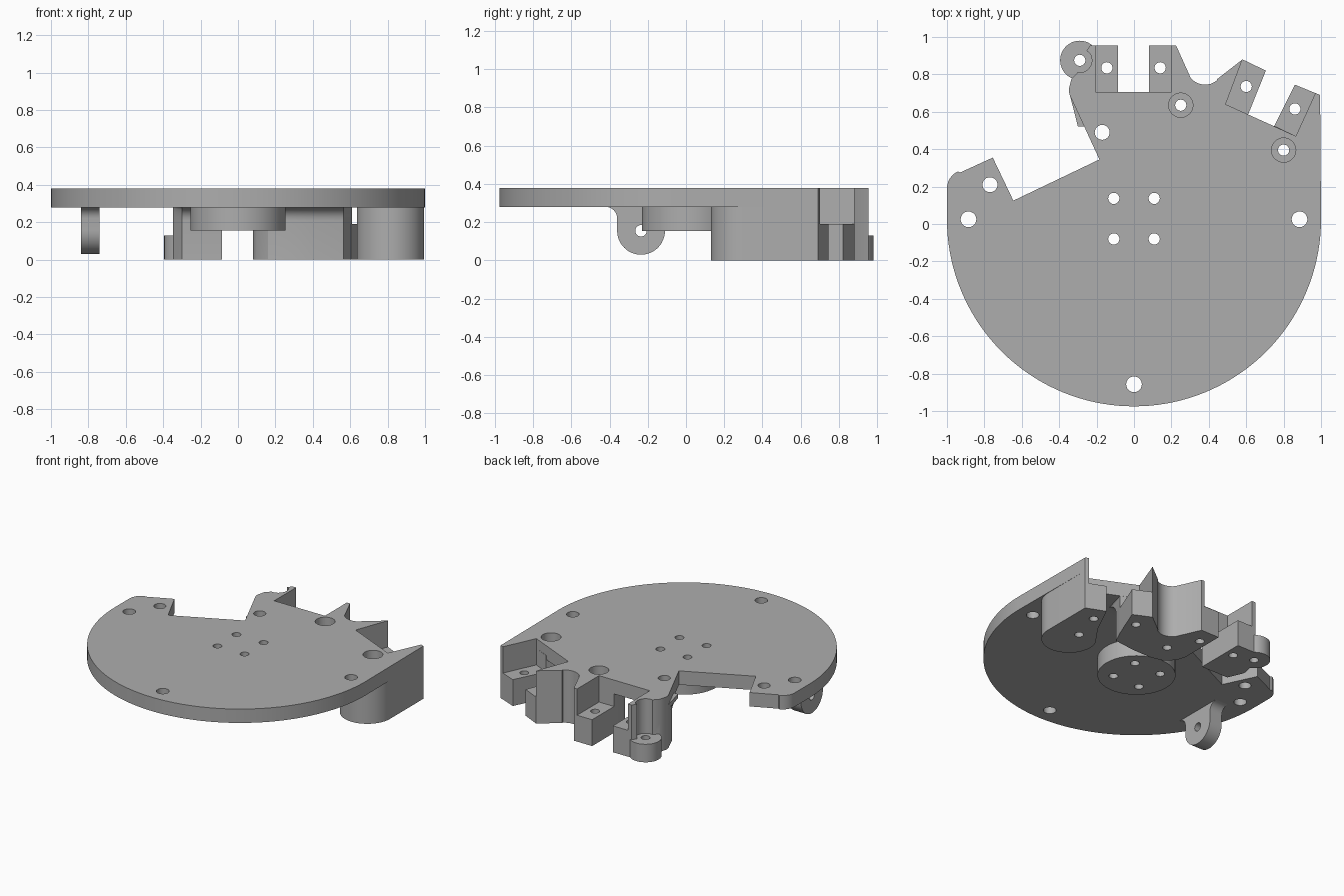
import bpy, bmesh, math
from mathutils import Matrix

cube = bpy.data.objects.get("Cube")
if cube:
    bpy.data.objects.remove(cube, do_unlink=True)

GREY = (0.42, 0.42, 0.42, 1)
mat = bpy.data.materials.new("plain grey")
mat.use_nodes = True
mat.diffuse_color = GREY
mat.node_tree.nodes["Principled BSDF"].inputs["Base Color"].default_value = GREY

BOTTOM, TOP = 0.28, 0.38       # plate faces
LEDGE, LUG_TOP = 0.19, 0.13    # mounting tab and lug heights
CY = 0.025                     # disc centre


def arc(cx, cy, r, a0, a1, n):
    """Points along an arc, angles in degrees."""
    angles = [math.radians(a0 + (a1 - a0) * i / n) for i in range(n + 1)]
    return [(cx + r * math.cos(a), cy + r * math.sin(a)) for a in angles]


def loft(name, rows):
    """Solid through stacked outlines: rows of (z, points)."""
    bm = bmesh.new()
    rings = [[bm.verts.new((x, y, z)) for x, y in pts] for z, pts in rows]
    n = len(rings[0])
    bm.faces.new(rings[0])
    bm.faces.new(rings[-1])
    for low, high in zip(rings, rings[1:]):
        for i in range(n):
            j = (i + 1) % n
            bm.faces.new((low[i], low[j], high[j], high[i]))
    bmesh.ops.recalc_face_normals(bm, faces=bm.faces)
    mesh = bpy.data.meshes.new(name)
    bm.to_mesh(mesh)
    bm.free()
    mesh.materials.append(mat)
    obj = bpy.data.objects.new(name, mesh)
    bpy.context.collection.objects.link(obj)
    return obj


def prism(name, pts, z0, z1):
    return loft(name, [(z0, pts), (z1, pts)])


def cylinder(name, x, y, r, z0, z1, n=32):
    return prism(name, arc(x, y, r, 0, 360 - 360 / n, n - 1), z0, z1)


def combine(target, other, operation):
    """Apply a boolean and remove the second object."""
    other.hide_render = True
    mod = target.modifiers.new(operation, 'BOOLEAN')
    mod.operation, mod.solver, mod.object = operation, 'EXACT', other
    bpy.context.view_layer.objects.active = target
    bpy.ops.object.modifier_apply(modifier=mod.name)
    bpy.data.objects.remove(other, do_unlink=True)


def flared_post(name, front, back):
    """Post whose front wall curves out into the plate."""
    r = 0.07
    rows = [(0, 0)]
    for i in range(7):
        a = math.radians(15 * i)
        rows.append((BOTTOM - r + r * math.sin(a), r * (1 - math.cos(a))))
    rows.append((BOTTOM + 0.03, r))
    return loft(name, [(z, [(x, y - d) for x, y in front] + back) for z, d in rows])


# shared stretches of the back edge
valley = [(0.58, 0.88), (0.445, 0.775)] + arc(0.38, 0.845, 0.1, -50, -140, 8) + [(0.225, 0.955)]
cove = [(-0.235, 0.955), (-0.255, 0.925)] + arc(-0.29, 0.875, 0.065, 40, -100, 10)
cheek = [(-0.335, 0.775)] + arc(-0.275, 0.715, 0.073, 160, 205, 5)
fin = [(0.995, 0.69), (0.97, 0.70), (0.865, 0.47)]

# round plate with the two mounting slots and the side notch
outline = (arc(0, CY, 1, 180, 360, 72) + fin + [(0.49, 0.64)] + valley
           + [(0.2, 0.955), (0.2, 0.705), (-0.205, 0.705), (-0.205, 0.955)]
           + cove + cheek + [(-0.185, 0.345), (-0.645, 0.125), (-0.755, 0.355)]
           + [(-0.93, 0.275)] + arc(-0.9, 0.19, 0.1, 115, 180, 6))
body = prism("mounting_plate", outline, BOTTOM, TOP)

# posts under the slots
parts = [
    flared_post("centre_post",
                [(0.08, 0.62), (0.1, 0.55), (0.16, 0.49), (0.25, 0.47), (0.4, 0.47), (0.565, 0.49)],
                [(0.61, 0.585), (0.49, 0.64)] + valley
                + [(0.2, 0.955), (0.2, 0.705), (0.08, 0.705)]),
    flared_post("right_post", [(-0.3, 0.59), (-0.085, 0.59)],
                [(-0.085, 0.705), (-0.205, 0.705), (-0.205, 0.955)] + cove + cheek),
    prism("left_post", fin + [(0.75, 0.525)] + arc(0.815, 0.31, 0.18, 155, 360, 24),
          0, BOTTOM + 0.03),
]

# low mounting tabs, each overlapping its post
tabs = [
    [(-0.215, 0.695), (-0.085, 0.695), (-0.085, 0.955), (-0.215, 0.955)],
    [(0.08, 0.695), (0.21, 0.695), (0.21, 0.955), (0.08, 0.955)],
    [(0.485, 0.63), (0.606, 0.575), (0.705, 0.82), (0.58, 0.88)],
    [(0.746, 0.515), (0.865, 0.46), (0.97, 0.70), (0.86, 0.745)],
]
parts += [prism("mounting_tab", pts, 0, LEDGE) for pts in tabs]

# screw lug and central hub
parts.append(cylinder("screw_lug", -0.29, 0.875, 0.105, 0, LUG_TOP))
parts.append(cylinder("hub", 0, CY, 0.255, 0.155, BOTTOM + 0.03, 64))
for part in parts:
    combine(body, part, 'UNION')

# through holes, then wider counterbores
holes = [(x, y, 0.03) for x in (-0.108, 0.108) for y in (-0.08, 0.137)]
holes += [(-0.145, 0.835, 0.03), (0.14, 0.835, 0.03), (0.6, 0.735, 0.03), (0.86, 0.615, 0.03),
          (-0.29, 0.875, 0.03), (0.25, 0.635, 0.03), (0.8, 0.395, 0.03),
          (-0.17, 0.49, 0.04), (-0.77, 0.21, 0.04),
          (-0.885, CY, 0.042), (0.885, CY, 0.042), (0, -0.857, 0.042)]
for x, y, r in holes:
    combine(body, cylinder("hole_cutter", x, y, r, -0.1, 0.5, 24), 'DIFFERENCE')
for x, y in [(0.25, 0.635), (0.8, 0.395)]:
    combine(body, cylinder("counterbore_cutter", x, y, 0.065, LUG_TOP, 0.5), 'DIFFERENCE')

# hanging eyelet, profile drawn in y and z then stood upright
EY, EZ, ER, F = -0.235, 0.155, 0.125, 0.06
profile = (arc(EY - ER - F, BOTTOM - F, F, 90, 0, 6) + arc(EY, EZ, ER, 180, 360, 24)
           + arc(EY + ER + F, BOTTOM - F, F, 180, 90, 6))
eyelet = prism("hanging_eyelet", profile, -0.84, -0.74)
combine(eyelet, cylinder("eyelet_cutter", EY, EZ, 0.03, -1, -0.6, 24), 'DIFFERENCE')
eyelet.data.transform(Matrix(((0, 0, 1, 0), (1, 0, 0, 0), (0, 1, 0, 0), (0, 0, 0, 1))))

# smooth curved walls, crisp edges
for obj in (body, eyelet):
    bpy.ops.object.select_all(action='DESELECT')
    obj.select_set(True)
    bpy.context.view_layer.objects.active = obj
    bpy.ops.object.shade_smooth_by_angle(angle=math.radians(30))
